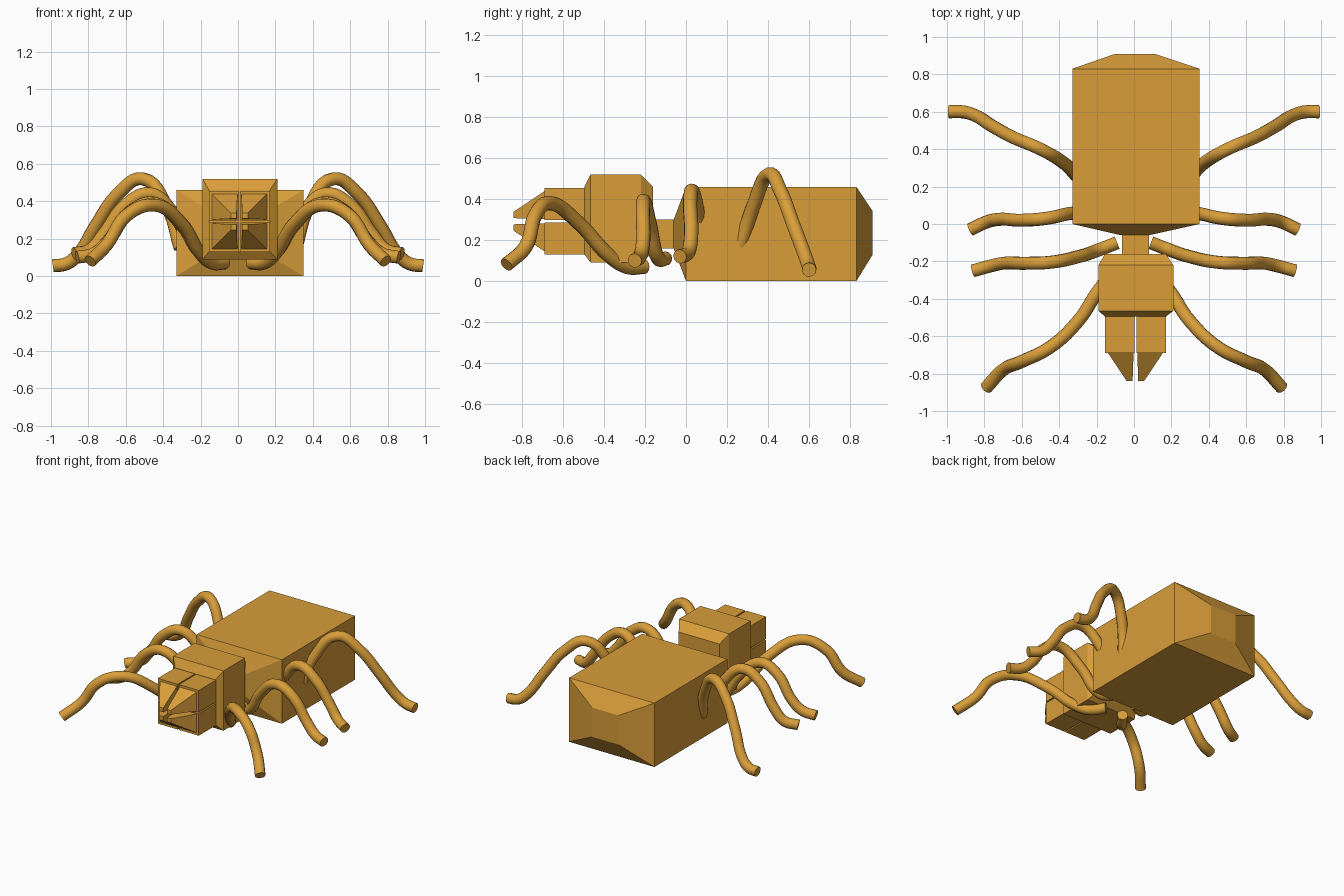
import bpy

cube = bpy.data.objects.get("Cube")
if cube:
    bpy.data.objects.remove(cube, do_unlink=True)

# Single amber colour
amber = bpy.data.materials.new("amber")
amber.use_nodes = True
amber.diffuse_color = (0.69, 0.34, 0.042, 1)
amber.node_tree.nodes["Principled BSDF"].inputs["Base Color"].default_value = (0.69, 0.34, 0.042, 1)


def loft(name, sections):
    """Flat-sided body through rectangles (y, x0, x1, z0, z1), front to back."""
    verts, faces = [], []
    for y, x0, x1, z0, z1 in sections:
        verts += [(x0, y, z0), (x1, y, z0), (x1, y, z1), (x0, y, z1)]
    for s in range(len(sections) - 1):
        a, b = 4 * s, 4 * s + 4
        for i in range(4):
            j = (i + 1) % 4
            faces.append((a + i, b + i, b + j, a + j))
    last = len(verts) - 4
    faces += [(0, 1, 2, 3), (last + 3, last + 2, last + 1, last)]
    mesh = bpy.data.meshes.new(name)
    mesh.from_pydata(verts, [], faces)
    mesh.materials.append(amber)
    obj = bpy.data.objects.new(name, mesh)
    bpy.context.collection.objects.link(obj)
    return obj


def tube(name, points, radius=0.035):
    """Smooth round leg along a curved path."""
    curve = bpy.data.curves.new(name, "CURVE")
    curve.dimensions = "3D"
    curve.bevel_depth = radius
    curve.bevel_resolution = 4
    curve.resolution_u = 6
    curve.use_fill_caps = True
    spline = curve.splines.new("BEZIER")
    spline.bezier_points.add(len(points) - 1)
    for bp, p in zip(spline.bezier_points, points):
        bp.co = p
        bp.handle_left_type = bp.handle_right_type = "AUTO"
    curve.materials.append(amber)
    obj = bpy.data.objects.new(name, curve)
    bpy.context.collection.objects.link(obj)
    bpy.ops.object.select_all(action="DESELECT")
    obj.select_set(True)
    bpy.context.view_layer.objects.active = obj
    bpy.ops.object.convert(target="MESH")
    bpy.ops.object.shade_smooth_by_angle(angle=0.8)


# Abdomen, waist and head blocks
loft("abdomen", [(-0.06, -0.07, 0.08, 0.16, 0.30), (0, -0.33, 0.35, 0, 0.46),
                 (0.83, -0.33, 0.35, 0, 0.46), (0.91, -0.10, 0.11, 0.13, 0.34)])
loft("waist", [(-0.18, -0.065, 0.08, 0.16, 0.30), (-0.04, -0.065, 0.08, 0.16, 0.30)])
loft("head", [(-0.495, -0.155, 0.17, 0.13, 0.46), (-0.465, -0.19, 0.21, 0.09, 0.52),
              (-0.22, -0.19, 0.21, 0.09, 0.52), (-0.16, -0.155, 0.17, 0.14, 0.46)])

# Four jaw blocks, each ending in a tapered fang that leans to the centre
CX, CZ = 0.0075, 0.292
for side, sx in (("left", 1), ("right", -1)):
    for level, sz in (("upper", 1), ("lower", -1)):
        def rect(y, inner, outer):
            xs = sorted((CX + sx * inner, CX + sx * outer))
            zs = sorted((CZ + sz * inner, CZ + sz * outer))
            return (y, *xs, *zs)
        loft(f"{level}_{side}_jaw", [rect(-0.69, 0.005, 0.163), rect(-0.48, 0.005, 0.163)])
        loft(f"{level}_{side}_fang", [rect(-0.84, 0.015, 0.046), rect(-0.688, 0.010, 0.148)])

# Leg paths for the left side, hip to foot
LEGS = {
    "front": [(0.07, -0.20, 0.07), (0.14, -0.29, 0.07), (0.20, -0.37, 0.12), (0.30, -0.52, 0.28),
              (0.45, -0.66, 0.38), (0.60, -0.735, 0.32), (0.70, -0.78, 0.17), (0.79, -0.875, 0.08)],
    "second": [(0.09, -0.10, 0.11), (0.18, -0.135, 0.11), (0.30, -0.175, 0.27), (0.45, -0.205, 0.39),
               (0.58, -0.21, 0.34), (0.70, -0.21, 0.18), (0.77, -0.225, 0.12), (0.86, -0.25, 0.10)],
    "third": [(0.27, 0.06, 0.20), (0.35, 0.055, 0.34), (0.47, 0.03, 0.44), (0.60, 0.02, 0.38),
              (0.72, 0.025, 0.22), (0.79, 0.01, 0.14), (0.875, -0.03, 0.12)],
    "rear": [(0.31, 0.26, 0.15), (0.38, 0.33, 0.37), (0.51, 0.405, 0.52), (0.64, 0.46, 0.44),
             (0.76, 0.525, 0.27), (0.86, 0.585, 0.11), (0.92, 0.60, 0.065), (0.99, 0.60, 0.055)],
}
for pair, path in LEGS.items():
    for side, sx in (("left", 1), ("right", -1)):
        tube(f"{pair}_{side}_leg", [(sx * x, y, z) for x, y, z in path])
